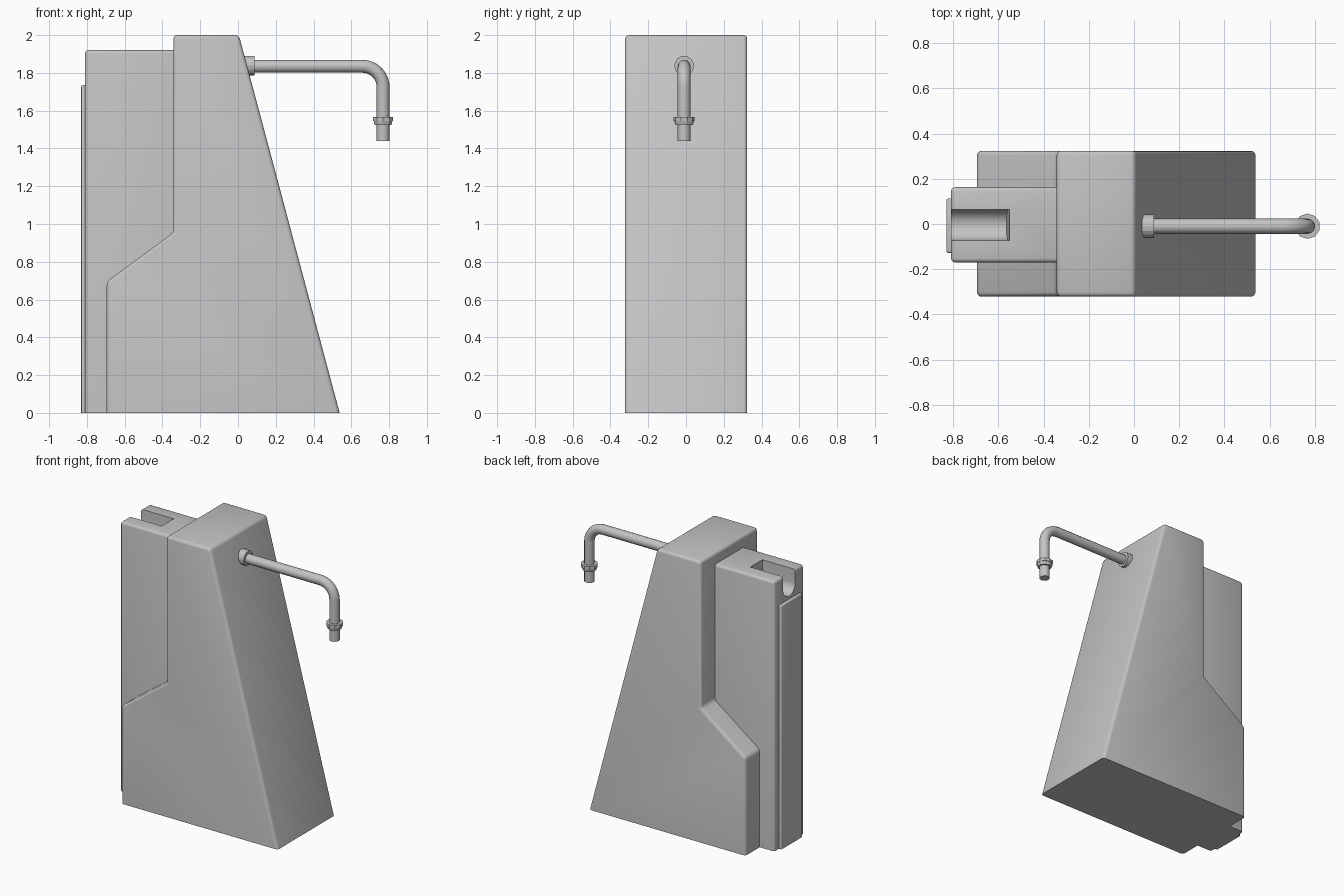
import bpy, bmesh, math
from mathutils import Matrix, Vector

if "Cube" in bpy.data.objects:
    bpy.data.objects.remove(bpy.data.objects["Cube"], do_unlink=True)

grey = bpy.data.materials.new("plain grey")
grey.use_nodes = True
GREY = (0.55, 0.55, 0.55, 1)
grey.diffuse_color = GREY
grey.node_tree.nodes["Principled BSDF"].inputs["Base Color"].default_value = GREY


def select_only(obj):
    bpy.ops.object.select_all(action='DESELECT')
    obj.select_set(True)
    bpy.context.view_layer.objects.active = obj


def smooth(obj):
    select_only(obj)
    bpy.ops.object.shade_smooth_by_angle(angle=math.radians(35))


def add_object(name, bm):
    bmesh.ops.recalc_face_normals(bm, faces=bm.faces)
    mesh = bpy.data.meshes.new(name)
    bm.to_mesh(mesh)
    bm.free()
    mesh.materials.append(grey)
    obj = bpy.data.objects.new(name, mesh)
    bpy.context.collection.objects.link(obj)
    return obj


def prism(name, outline, direction, bevel=0.0):
    """Extrude a closed outline; round every edge that is not on the floor."""
    bm = bmesh.new()
    face = bm.faces.new([bm.verts.new(p) for p in outline])
    out = bmesh.ops.extrude_face_region(bm, geom=[face], use_keep_orig=True)
    moved = [v for v in out["geom"] if isinstance(v, bmesh.types.BMVert)]
    bmesh.ops.translate(bm, verts=moved, vec=direction)
    bmesh.ops.recalc_face_normals(bm, faces=bm.faces)
    if bevel:
        edges = [e for e in bm.edges if max(v.co.z for v in e.verts) > 0.001]
        bmesh.ops.bevel(bm, geom=edges, offset=bevel, segments=3,
                        profile=0.5, affect='EDGES', clamp_overlap=True)
    return add_object(name, bm)


def block(name, x0, x1, y0, y1, top, bevel):
    outline = [(x0, y0, 0), (x1, y0, 0), (x1, y0, top), (x0, y0, top)]
    return prism(name, outline, (0, y1 - y0, 0), bevel)


def collar(name, center, r1, r2, depth, rotation, sides=10):
    bm = bmesh.new()
    bmesh.ops.create_cone(bm, cap_ends=True, segments=sides, radius1=r1, radius2=r2,
                          depth=depth, matrix=Matrix.Translation(center) @ rotation)
    return add_object(name, bm)


# Sloping main body with a stepped back
profile = [(-0.695, 0), (0.538, 0), (0.005, 2), (-0.342, 2), (-0.342, 0.955), (-0.695, 0.695)]
smooth(prism("main_body", [(x, -0.322, z) for x, z in profile], (0, 0.646, 0), 0.02))

# Rear column
column = block("rear_column", -0.81, -0.3, -0.17, 0.163, 1.92, 0.018)

# Round-bottomed slot cut in the column top
r, mid, low = 0.068, -0.004, 1.825
arc = [math.pi * (1 + i / 16) for i in range(17)]
slot = [(-0.9, mid + r * math.cos(a), low + r * math.sin(a)) for a in arc]
slot += [(-0.9, mid + r, 2.0), (-0.9, mid - r, 2.0)]
cutter = prism("slot_cutter", slot, (0.355, 0, 0))
cutter.hide_render = True
for v in cutter.data.vertices:
    if v.co.x > -0.6:
        v.co.x -= 0.02 * max(0, 1.92 - v.co.z) / 0.16
cut = column.modifiers.new("slot", 'BOOLEAN')
cut.operation, cut.solver, cut.object = 'DIFFERENCE', 'EXACT', cutter
select_only(column)
bpy.ops.object.modifier_apply(modifier=cut.name)
bpy.data.objects.remove(cutter, do_unlink=True)
smooth(column)

# Thin panel on the outer face of the column
smooth(block("rear_panel", -0.83, -0.8, -0.128, 0.112, 1.735, 0.008))

# Bent spout pipe
PY, PZ, PX, BEND = -0.01, 1.835, 0.768, 0.11
path = [Vector((0.0, PY, PZ))]
for i in range(13):
    a = math.pi / 2 * (1 - i / 12)
    path.append(Vector((PX - BEND + BEND * math.cos(a), PY, PZ - BEND + BEND * math.sin(a))))
path.append(Vector((PX, PY, 1.44)))
curve = bpy.data.curves.new("spout_pipe", 'CURVE')
curve.dimensions = '3D'
curve.bevel_depth = 0.034
curve.bevel_resolution = 4
curve.use_fill_caps = True
spline = curve.splines.new('POLY')
spline.points.add(len(path) - 1)
for point, co in zip(spline.points, path):
    point.co = (*co, 1)
curve.materials.append(grey)
pipe = bpy.data.objects.new("spout_pipe", curve)
bpy.context.collection.objects.link(pipe)
select_only(pipe)
bpy.ops.object.convert(target='MESH')
smooth(bpy.context.view_layer.objects.active)

# Collars at the wall and near the outlet
along_x = Matrix.Rotation(math.pi / 2, 4, 'Y')
collar("wall_collar", (0.055, PY, PZ + 0.003), 0.052, 0.052, 0.065, along_x, 16)
collar("outlet_collar_top", (PX, PY, 1.556), 0.056, 0.056, 0.022, Matrix())
collar("outlet_collar_base", (PX, PY, 1.535), 0.046, 0.052, 0.022, Matrix())
